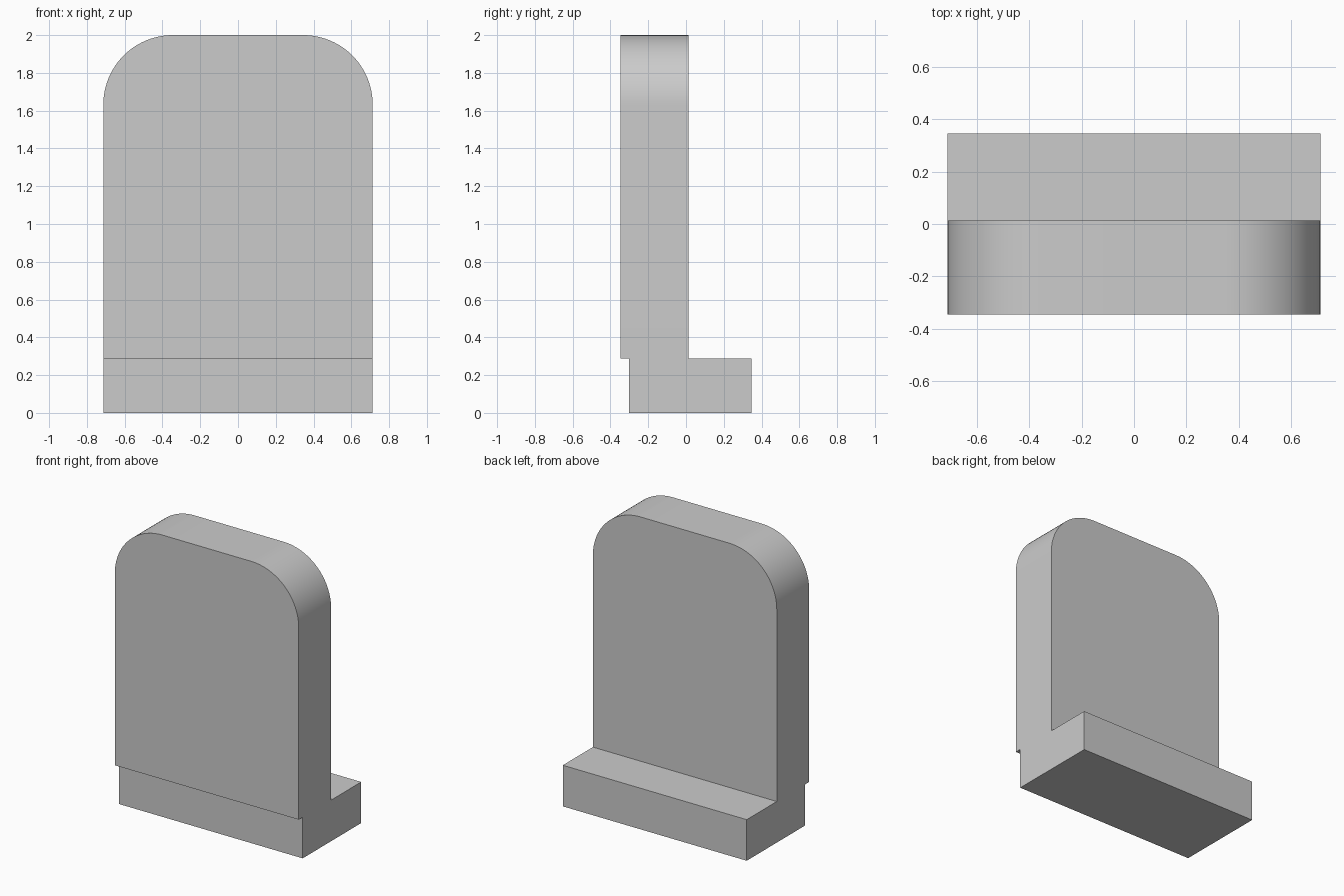
import bpy
import bmesh
import math

cube = bpy.data.objects.get("Cube")
if cube:
    bpy.data.objects.remove(cube, do_unlink=True)

HALF_WIDTH = 0.713
HEIGHT = 2.0
BASE_TOP = 0.288
CORNER_RADIUS = 0.368

# Plain grey material
grey = bpy.data.materials.new("light_grey")
grey.use_nodes = True
colour = (0.6, 0.6, 0.6, 1)
grey.diffuse_color = colour
grey.node_tree.nodes["Principled BSDF"].inputs["Base Color"].default_value = colour

# Side profile (y, z): foot at the back, upright slab overhanging the front
profile = [
    (-0.302, 0), (0.346, 0), (0.346, BASE_TOP), (0.013, BASE_TOP),
    (0.013, HEIGHT), (-0.346, HEIGHT), (-0.346, BASE_TOP), (-0.302, BASE_TOP),
]

# Extrude the profile across the width
bm = bmesh.new()
side = bm.faces.new([bm.verts.new((-HALF_WIDTH, y, z)) for y, z in profile])
extruded = bmesh.ops.extrude_face_region(bm, geom=[side])["geom"]
bmesh.ops.translate(
    bm, vec=(2 * HALF_WIDTH, 0, 0),
    verts=[v for v in extruded if isinstance(v, bmesh.types.BMVert)])

# Round the two upper corners of the slab
corners = [e for e in bm.edges
           if all(v.co.z > HEIGHT - 0.01 for v in e.verts)
           and abs(e.verts[0].co.x - e.verts[1].co.x) < 0.01]
bmesh.ops.bevel(bm, geom=corners, offset=CORNER_RADIUS, offset_type='OFFSET',
                segments=24, profile=0.5, affect='EDGES')
bmesh.ops.recalc_face_normals(bm, faces=bm.faces)

mesh = bpy.data.meshes.new("upright_slab_with_foot")
bm.to_mesh(mesh)
bm.free()
mesh.materials.append(grey)
body = bpy.data.objects.new("upright_slab_with_foot", mesh)
bpy.context.collection.objects.link(body)

# Smooth the rounded corners, keep the edges sharp
bpy.ops.object.select_all(action='DESELECT')
body.select_set(True)
bpy.context.view_layer.objects.active = body
bpy.ops.object.shade_smooth_by_angle(angle=math.radians(30))
